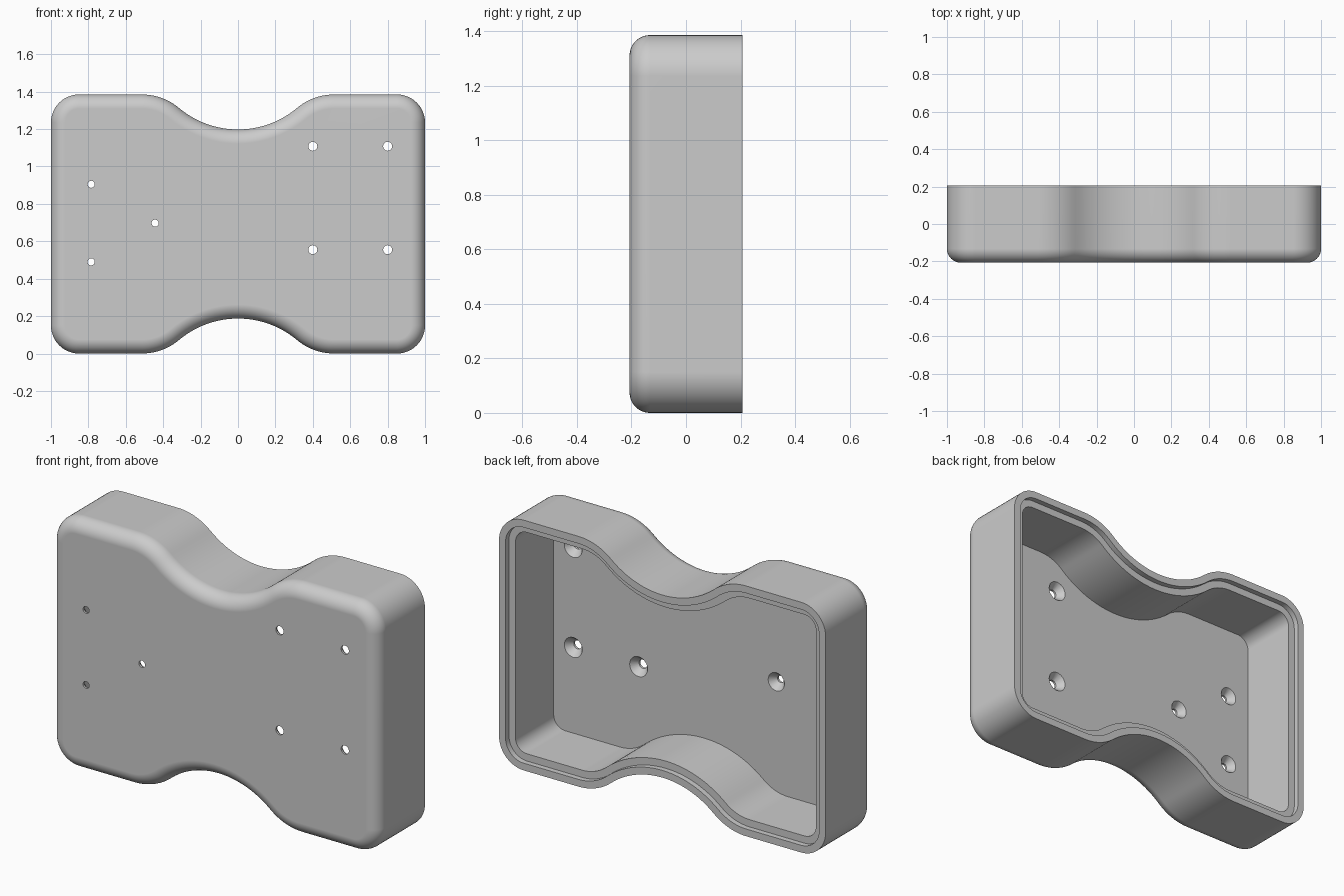
import bpy, bmesh, math
from math import sin, cos, radians

cube = bpy.data.objects.get("Cube")
if cube:
    bpy.data.objects.remove(cube, do_unlink=True)

HALF_H, FRONT, BACK = 0.6925, -0.207, 0.207
CORNER, SHOULDER, WAIST = 0.15, 0.31, 0.49      # outline radii
SWEEP = 40                                      # degrees turned by each waist arc
FILLET, LIP, WALL, STEP = 0.075, 0.04, 0.08, 0.03
FLOOR = FRONT + 0.05

grey = bpy.data.materials.new("plain grey")
grey.use_nodes = True
grey.diffuse_color = (0.6, 0.6, 0.6, 1)
grey.node_tree.nodes["Principled BSDF"].inputs["Base Color"].default_value = (0.6, 0.6, 0.6, 1)


def arc(cx, cz, r, start, end, n):
    return [(cx + r * cos(radians(start + (end - start) * i / n)),
             cz + r * sin(radians(start + (end - start) * i / n))) for i in range(n + 1)]


def outline(d):
    """Waisted outline moved inwards by d, as (x, z) points around the centre."""
    reach = (SHOULDER + WAIST) * sin(radians(SWEEP))
    drop = (SHOULDER + WAIST) * (1 - cos(radians(SWEEP)))
    quarter = arc(0, HALF_H - drop + WAIST, WAIST + d, -90, SWEEP - 90, 12)[:-1]
    quarter += arc(reach, HALF_H - SHOULDER, SHOULDER - d, 90 + SWEEP, 90, 12)
    quarter += arc(1 - CORNER, HALF_H - CORNER, CORNER - d, 90, 0, 12)
    half = quarter + [(x, -z) for x, z in reversed(quarter)]
    return half + [(-x, z) for x, z in reversed(half[1:-1])]


def loft(name, rings):
    """Closed solid through a list of equal-length point rings."""
    bm = bmesh.new()
    loops = [[bm.verts.new(p) for p in ring] for ring in rings]
    for a, b in zip(loops, loops[1:]):
        for i in range(len(a)):
            j = (i + 1) % len(a)
            bm.faces.new((a[i], a[j], b[j], b[i]))
    bm.faces.new(loops[0])
    bm.faces.new(loops[-1])
    bmesh.ops.recalc_face_normals(bm, faces=bm.faces)
    mesh = bpy.data.meshes.new(name)
    bm.to_mesh(mesh)
    bm.free()
    mesh.materials.append(grey)
    obj = bpy.data.objects.new(name, mesh)
    bpy.context.collection.objects.link(obj)
    return obj


# Shell: rounded front, outer wall, stepped rim, inner wall, floor
levels = [(FILLET * (1 - sin(radians(a))), FRONT + FILLET * (1 - cos(radians(a))))
          for a in range(0, 91, 9)]
levels += [(0, BACK), (LIP, BACK), (LIP, BACK - STEP), (WALL, BACK - STEP), (WALL, FLOOR)]
shell = loft("housing_shell", [[(x, y, z + HALF_H) for x, z in outline(d)] for d, y in levels])

# Countersunk screw holes: x, z, hole radius, countersink radius
holes = [(x, z, 0.024, 0.055) for x in (0.4, 0.8) for z in (0.555, 1.108)]
holes += [(x, z, 0.019, 0.05) for x, z in ((-0.785, 0.905), (-0.785, 0.49), (-0.443, 0.697))]
bpy.context.view_layer.objects.active = shell
for x, z, r, wide in holes:
    profile = [(r, FRONT - 0.1), (r, FLOOR - 0.038), (wide, FLOOR), (wide, FLOOR + 0.05)]
    cutter = loft("hole_cutter", [[(px, y, pz) for px, pz in arc(x, z, rad, 0, 345, 23)]
                                  for rad, y in profile])
    cutter.hide_render = True
    cut = shell.modifiers.new("hole", 'BOOLEAN')
    cut.operation, cut.solver, cut.object = 'DIFFERENCE', 'EXACT', cutter
    bpy.ops.object.modifier_apply(modifier=cut.name)
    bpy.data.objects.remove(cutter, do_unlink=True)

# Smooth rounded areas, keep rims crisp
bpy.ops.object.select_all(action='DESELECT')
shell.select_set(True)
bpy.ops.object.shade_smooth_by_angle(angle=radians(30))
weighted = shell.modifiers.new("even shading", 'WEIGHTED_NORMAL')
weighted.keep_sharp = True
